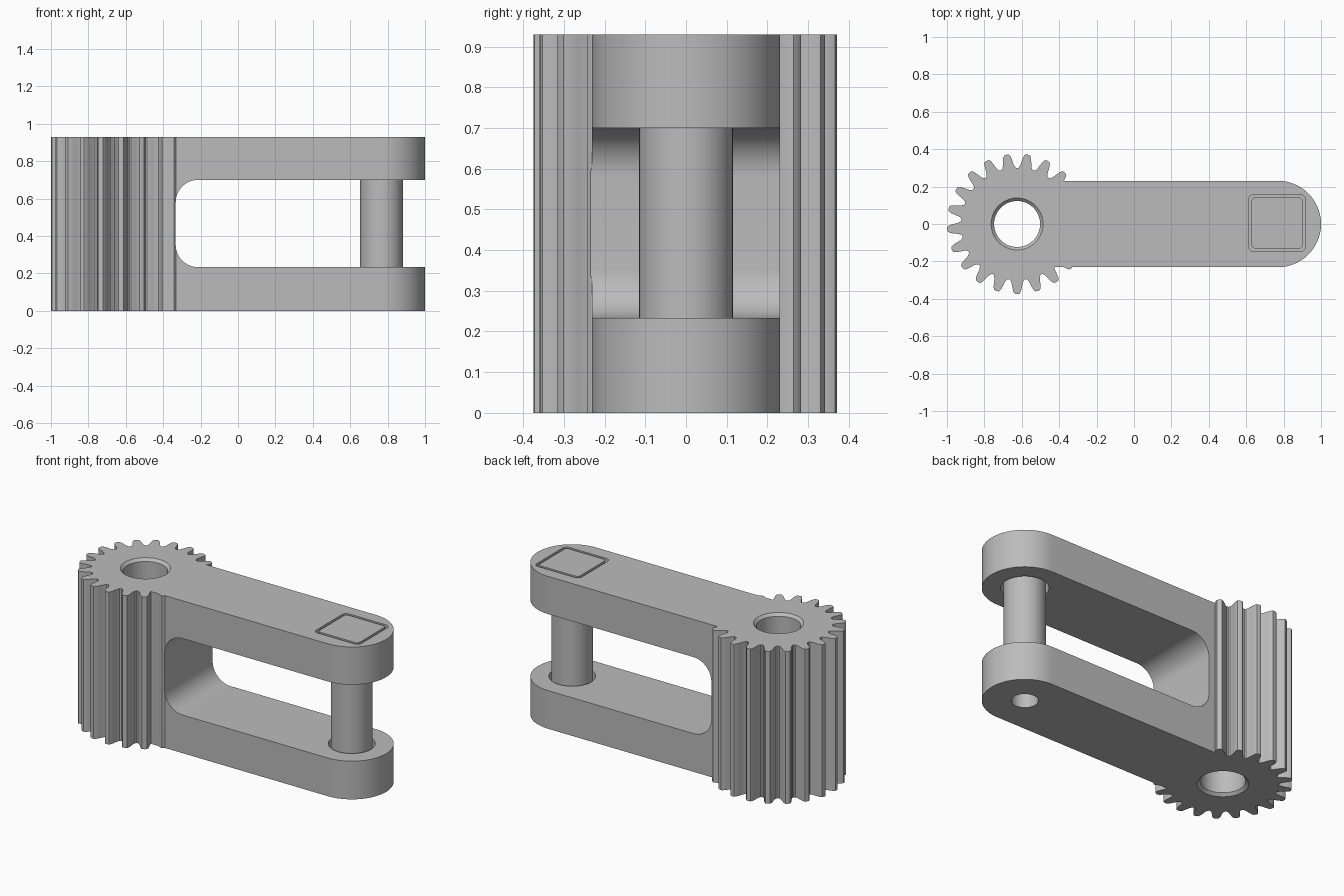
import bpy, bmesh, math
from math import sin, cos, pi, radians
from mathutils import Matrix, Vector

cube = bpy.data.objects.get("Cube")
if cube:
    bpy.data.objects.remove(cube, do_unlink=True)

HEIGHT = 0.93
GEAR_X, PIN_X = -0.625, 0.768
ARM_R = 0.231
TEETH = 21

grey = bpy.data.materials.new("plain grey")
grey.use_nodes = True
grey.diffuse_color = (0.5, 0.5, 0.5, 1)
grey.node_tree.nodes["Principled BSDF"].inputs["Base Color"].default_value = (0.5, 0.5, 0.5, 1)


def make_object(name, bm):
    bmesh.ops.recalc_face_normals(bm, faces=bm.faces)
    mesh = bpy.data.meshes.new(name)
    bm.to_mesh(mesh)
    bm.free()
    mesh.materials.append(grey)
    obj = bpy.data.objects.new(name, mesh)
    bpy.context.collection.objects.link(obj)
    return obj


def prism(name, points, low, high, matrix=Matrix()):
    """Extrude a flat outline from low to high, then place it."""
    bm = bmesh.new()
    base = bm.faces.new([bm.verts.new((x, y, low)) for x, y in points])
    grown = bmesh.ops.extrude_face_region(bm, geom=[base])["geom"]
    verts = [v for v in grown if isinstance(v, bmesh.types.BMVert)]
    bmesh.ops.translate(bm, verts=verts, vec=(0, 0, high - low))
    bmesh.ops.transform(bm, matrix=matrix, verts=bm.verts)
    return make_object(name, bm)


def turned(name, profile, x, steps=64):
    """Spin a (radius, z) profile into a solid round part at x."""
    bm = bmesh.new()
    rings = [[bm.verts.new((x + r * cos(2 * pi * i / steps), r * sin(2 * pi * i / steps), z))
              for i in range(steps)] for r, z in profile]
    for a, b in zip(rings, rings[1:]):
        for i in range(steps):
            j = (i + 1) % steps
            bm.faces.new((a[i], a[j], b[j], b[i]))
    bm.faces.new(rings[0])
    bm.faces.new(rings[-1])
    return make_object(name, bm)


def arc(cx, cy, r, start, end, steps):
    angles = [radians(start + (end - start) * i / steps) for i in range(steps + 1)]
    return [(cx + r * cos(a), cy + r * sin(a)) for a in angles]


def rounded_square(cx, half, r):
    points = []
    for k, (sx, sy) in enumerate([(1, 1), (-1, 1), (-1, -1), (1, -1)]):
        points += arc(cx + sx * (half - r), 0.005 + sy * (half - r), r, 90 * k, 90 * k + 90, 6)
    return points


def combine(target, tool, operation):
    mod = target.modifiers.new(operation.lower(), 'BOOLEAN')
    mod.operation, mod.object, mod.solver = operation, tool, 'EXACT'
    bpy.context.view_layer.objects.active = target
    bpy.ops.object.modifier_apply(modifier=mod.name)
    bpy.data.objects.remove(tool, do_unlink=True)


# Toothed hub: (fraction of pitch, radius) over half a tooth, mirrored
half_tooth = [(0.5, 0.298), (0.40, 0.302), (0.31, 0.317), (0.25, 0.340), (0.19, 0.361), (0.12, 0.373)]
tooth = [(-f, r) for f, r in half_tooth] + [(0, 0.375)] + [(f, r) for f, r in half_tooth[:0:-1]]
pitch = 2 * pi / TEETH
outline = []
for t in range(TEETH):
    for f, r in tooth:
        a = -pi / 2 + (t + f) * pitch
        outline.append((GEAR_X + r * cos(a), r * sin(a)))
body = prism("geared_fork", outline, 0, HEIGHT)

# Arm with a round end
arm = [(-0.6, -ARM_R)] + arc(1 - ARM_R, 0, ARM_R, -90, 90, 48) + [(-0.6, ARM_R)]
combine(body, prism("arm", arm, 0, HEIGHT), 'UNION')

# Open slot that splits the arm into two prongs
low, high, left, fillet = 0.233, 0.70, -0.333, 0.12
slot = [(1.2, low), (1.2, high)]
slot += arc(left + fillet, high - fillet, fillet, 90, 180, 12)
slot += arc(left + fillet, low + fillet, fillet, 180, 270, 12)
combine(body, prism("slot_cutter", slot, -0.6, 0.6, Matrix.Rotation(pi / 2, 4, 'X')), 'DIFFERENCE')

# Chamfered bore through the hub
bore = [(0.159, -0.02), (0.123, 0.016), (0.123, HEIGHT - 0.016), (0.159, HEIGHT + 0.02)]
combine(body, turned("bore_cutter", bore, GEAR_X), 'DIFFERENCE')

# Pin seat, lower screw hole and square head pocket
combine(body, turned("seat_cutter", [(0.13, 0.1), (0.13, 0.85)], PIN_X), 'DIFFERENCE')
combine(body, turned("screw_cutter", [(0.073, -0.1), (0.073, 0.15)], PIN_X), 'DIFFERENCE')
pocket = rounded_square(PIN_X - 0.003, 0.152, 0.028)
combine(body, prism("pocket_cutter", pocket, 0.82, HEIGHT + 0.1), 'DIFFERENCE')

# Pin with a square head and a drilled lower end
pin = turned("pin", [(0.115, 0.1), (0.115, 0.84)], PIN_X)
combine(pin, turned("drill_cutter", [(0.073, 0), (0.073, 0.35)], PIN_X), 'DIFFERENCE')
head = rounded_square(PIN_X - 0.003, 0.136, 0.018)
combine(pin, prism("pin_head", head, 0.82, HEIGHT), 'UNION')

# Smooth curved walls, keep edges sharp
for obj in (body, pin):
    bpy.ops.object.select_all(action='DESELECT')
    obj.select_set(True)
    bpy.context.view_layer.objects.active = obj
    bpy.ops.object.shade_smooth_by_angle(angle=radians(30))
